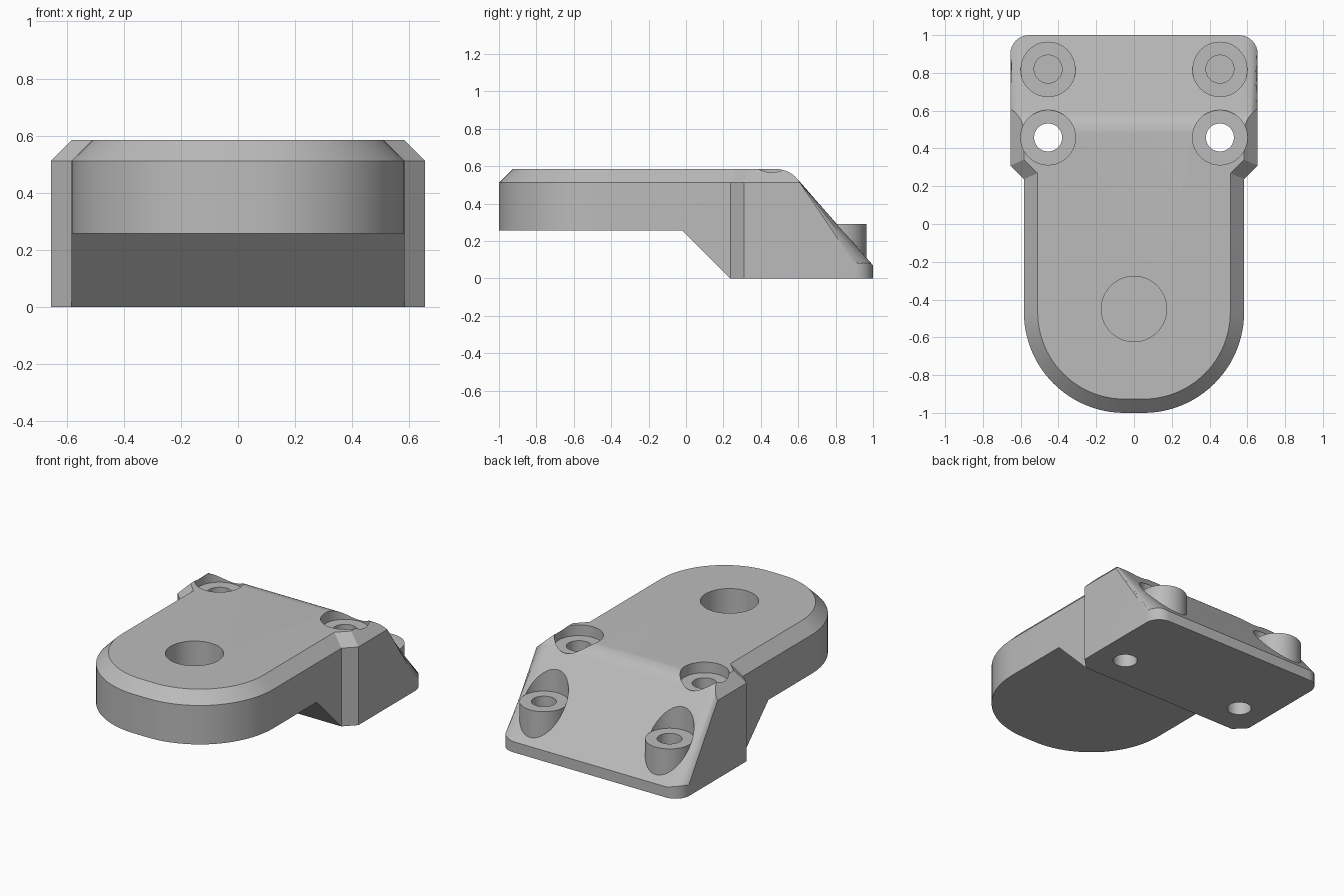
import bpy, bmesh, math
from mathutils import Vector

cube = bpy.data.objects.get("Cube")
if cube:
    bpy.data.objects.remove(cube, do_unlink=True)

TOP, CHAMFER = 0.585, 0.073
HALF_NECK, HALF_BASE = 0.583, 0.655

grey = bpy.data.materials.new("plain_grey")
grey.use_nodes = True
grey.diffuse_color = (0.5, 0.5, 0.5, 1)
grey.node_tree.nodes["Principled BSDF"].inputs["Base Color"].default_value = (0.5, 0.5, 0.5, 1)


def make_object(name, bm):
    bmesh.ops.recalc_face_normals(bm, faces=bm.faces)
    mesh = bpy.data.meshes.new(name)
    bm.to_mesh(mesh)
    bm.free()
    mesh.materials.append(grey)
    obj = bpy.data.objects.new(name, mesh)
    bpy.context.collection.objects.link(obj)
    return obj


def loft(name, loops, round_edge=None, radius=0.0):
    """Skin closed loops of equal length, cap both ends, round chosen edges."""
    bm = bmesh.new()
    rings = [[bm.verts.new(p) for p in loop] for loop in loops]
    n = len(rings[0])
    for a, b in zip(rings, rings[1:]):
        for i in range(n):
            j = (i + 1) % n
            bm.faces.new((a[i], a[j], b[j], b[i]))
    bm.faces.new(rings[0][::-1])
    bm.faces.new(rings[-1])
    if round_edge:
        edges = [e for e in bm.edges if round_edge(e)]
        bmesh.ops.bevel(bm, geom=edges, offset=radius, segments=8,
                        profile=0.5, affect='EDGES')
    return make_object(name, bm)


def cylinder(name, x, y, radius, z0, z1, sides=64):
    ring = [(x + radius * math.cos(2 * math.pi * i / sides),
             y + radius * math.sin(2 * math.pi * i / sides)) for i in range(sides)]
    return loft(name, [[(px, py, z) for px, py in ring] for z in (z0, z1)])


def arc(cx, cy, radius, start, end, steps):
    angles = [math.radians(start + (end - start) * i / steps) for i in range(steps + 1)]
    return [(cx + radius * math.cos(a), cy + radius * math.sin(a)) for a in angles]


def inset(points, distance):
    """Offset a counter-clockwise outline inwards."""
    result = []
    for i, p in enumerate(points):
        p = Vector(p)
        d0 = (p - Vector(points[i - 1])).normalized()
        d1 = (Vector(points[(i + 1) % len(points)]) - p).normalized()
        n0, n1 = Vector((-d0.y, d0.x)), Vector((-d1.y, d1.x))
        result.append(p + (n0 + n1) * distance / (1 + n0.dot(n1)))
    return result


def combine(target, tool, operation):
    mod = target.modifiers.new(operation, 'BOOLEAN')
    mod.operation = operation
    mod.solver = 'EXACT'
    mod.object = tool
    bpy.context.view_layer.objects.active = target
    bpy.ops.object.modifier_apply(modifier=mod.name)
    bpy.data.objects.remove(tool, do_unlink=True)


# Plan outline: round nose, straight neck, wider base with rounded rear corners
right_half = arc(0.05, -0.467, 0.533, -90, 0, 24)
right_half += [(HALF_NECK, 0.238), (HALF_BASE, 0.31)]
right_half += arc(HALF_BASE - 0.1, 0.9, 0.1, 0, 90, 8)
outline = right_half + [(-x, y) for x, y in reversed(right_half)]
body = loft("bracket_body", [
    [(x, y, -0.1) for x, y in outline],
    [(x, y, TOP - CHAMFER) for x, y in outline],
    [(x, y, TOP) for x, y in inset(outline, CHAMFER)]])

# Side profile: raised nose, sloping underside, rounded shoulder, rear ramp
profile = [(-1.2, 0.257), (-0.02, 0.257), (0.237, 0), (1.0, 0), (1.0, 0.07)]
profile += arc(0.48, TOP - 0.152, 0.152, 41.2, 90, 8)
profile += [(-1.2, TOP)]


def ramp_side(edge):
    a, b = (v.co for v in edge.verts)
    low = min(a.z, b.z)
    return abs(a.x - b.x) < 0.01 and (low > 0.06 or min(a.y, b.y) > 0.99) \
        and max(a.y, b.y) > 0 and not (a.z < 0.3 and b.z < 0.3 and a.y < 0.9)


side_prism = loft("side_profile", [[(x, y, z) for y, z in profile]
                                   for x in (-HALF_BASE, HALF_BASE)], ramp_side, CHAMFER)
combine(body, side_prism, 'INTERSECT')

# Screw seats: two bosses on the ramp, two counterbored through holes on top
for x in (-0.455, 0.455):
    combine(body, cylinder("boss", x, 0.82, 0.145, 0.03, 0.35), 'UNION')
    combine(body, cylinder("boss_pocket", x, 0.82, 0.1455, 0.29, 0.8), 'DIFFERENCE')
    combine(body, cylinder("boss_hole", x, 0.82, 0.074, 0.09, 0.8), 'DIFFERENCE')
    combine(body, cylinder("counterbore", x, 0.458, 0.145, 0.515, 0.8), 'DIFFERENCE')
    combine(body, cylinder("through_hole", x, 0.458, 0.074, -0.2, 0.8), 'DIFFERENCE')

# Large blind socket in the nose
combine(body, cylinder("nose_socket", 0, -0.45, 0.173, 0.33, 0.8), 'DIFFERENCE')

bpy.ops.object.select_all(action='DESELECT')
body.select_set(True)
bpy.context.view_layer.objects.active = body
bpy.ops.object.shade_smooth_by_angle(angle=math.radians(25))
